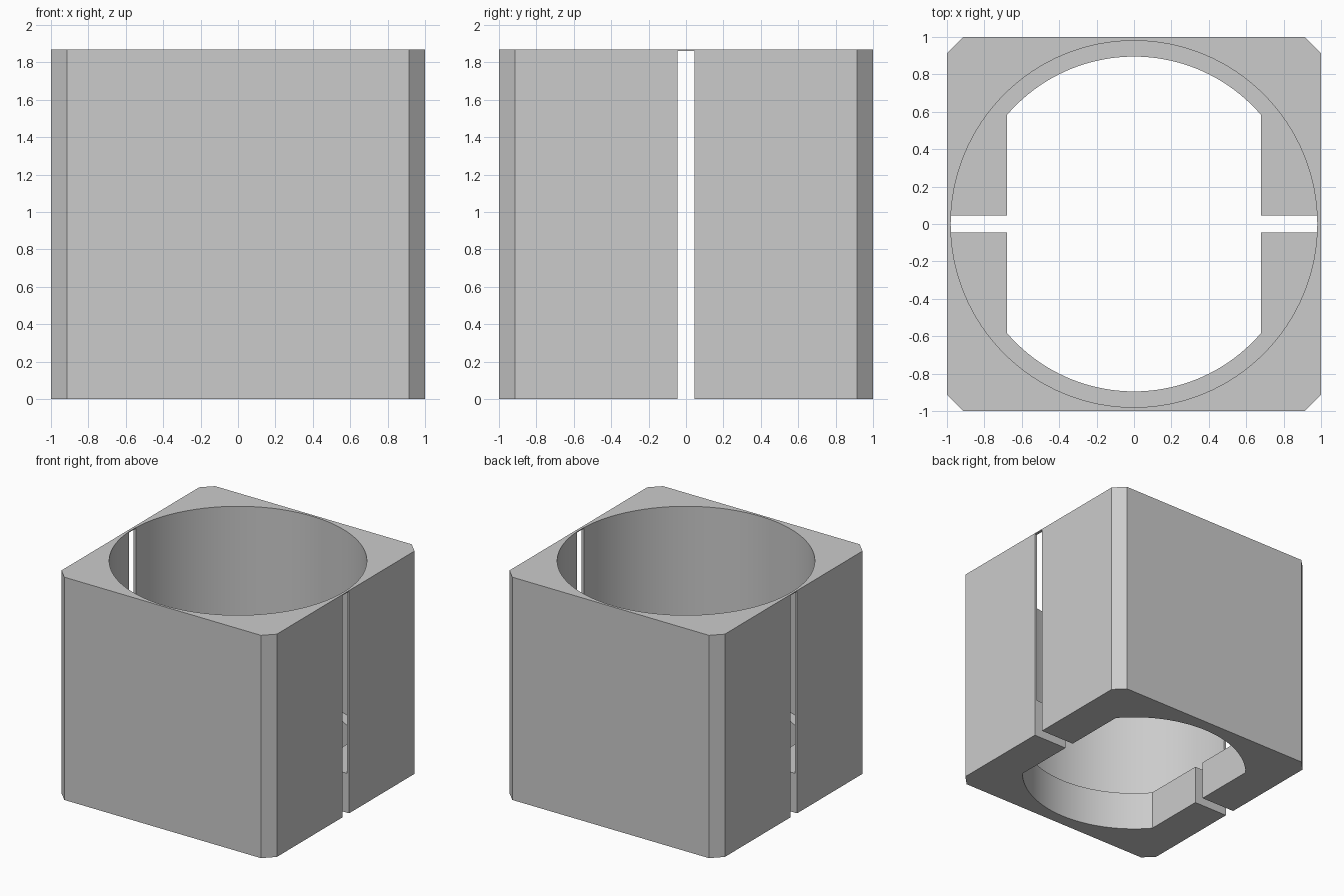
import bpy, bmesh, math

if "Cube" in bpy.data.objects:
    bpy.data.objects.remove(bpy.data.objects["Cube"], do_unlink=True)

HEIGHT = 1.87
CHAMFER = 0.087
BORE_RADIUS = 0.98
LIP_RADIUS = 0.895
LIP_HEIGHT = 0.33
FLAT_X = 0.68
SLOT_HALF = 0.045
SLOT_TOP = 1.862


def material(name, value):
    mat = bpy.data.materials.new(name)
    mat.use_nodes = True
    colour = (value, value, value, 1)
    mat.diffuse_color = colour
    mat.node_tree.nodes["Principled BSDF"].inputs["Base Color"].default_value = colour
    return mat


def prism(name, outline, bottom, top):
    """Extrude a counter-clockwise xy outline from bottom to top."""
    bm = bmesh.new()
    base = bm.faces.new([bm.verts.new((x, y, bottom)) for x, y in outline])
    side = bmesh.ops.extrude_face_region(bm, geom=[base])["geom"]
    for v in side:
        if isinstance(v, bmesh.types.BMVert):
            v.co.z = top
    bmesh.ops.recalc_face_normals(bm, faces=bm.faces)
    mesh = bpy.data.meshes.new(name)
    bm.to_mesh(mesh)
    bm.free()
    obj = bpy.data.objects.new(name, mesh)
    bpy.context.collection.objects.link(obj)
    return obj


def arc(radius, start, end, steps):
    angles = [start + (end - start) * i / steps for i in range(steps + 1)]
    return [(radius * math.cos(a), radius * math.sin(a)) for a in angles]


# Square block with chamfered upright edges
c = 1 - CHAMFER
block = prism("bored_block", [(c, -1), (1, -c), (1, c), (c, 1),
                              (-c, 1), (-1, c), (-1, -c), (-c, -1)], 0, HEIGHT)
block.data.materials.append(material("grey", 0.6))

# Wide bore, narrower flat-sided opening below it, and slot through both sides
edge = math.acos(FLAT_X / LIP_RADIUS)
opening = (arc(LIP_RADIUS, edge, math.pi - edge, 48)
           + arc(LIP_RADIUS, math.pi + edge, 2 * math.pi - edge, 48))
slot = [(-1.2, -SLOT_HALF), (1.2, -SLOT_HALF), (1.2, SLOT_HALF), (-1.2, SLOT_HALF)]
cutters = [
    prism("bore_cutter", arc(BORE_RADIUS, 0, 2 * math.pi, 128)[:-1], LIP_HEIGHT, HEIGHT + 0.2),
    prism("opening_cutter", opening, -0.2, LIP_HEIGHT + 0.2),
    prism("slot_cutter", slot, -0.2, SLOT_TOP),
]

bpy.ops.object.select_all(action="DESELECT")
block.select_set(True)
bpy.context.view_layer.objects.active = block
for cutter in cutters:
    cutter.hide_render = True
    mod = block.modifiers.new(cutter.name, "BOOLEAN")
    mod.operation = "DIFFERENCE"
    mod.solver = "EXACT"
    mod.object = cutter
    bpy.ops.object.modifier_apply(modifier=mod.name)
    bpy.data.objects.remove(cutter, do_unlink=True)

# Smooth bore walls with crisp edges
bpy.ops.object.shade_smooth_by_angle(angle=math.radians(30))
